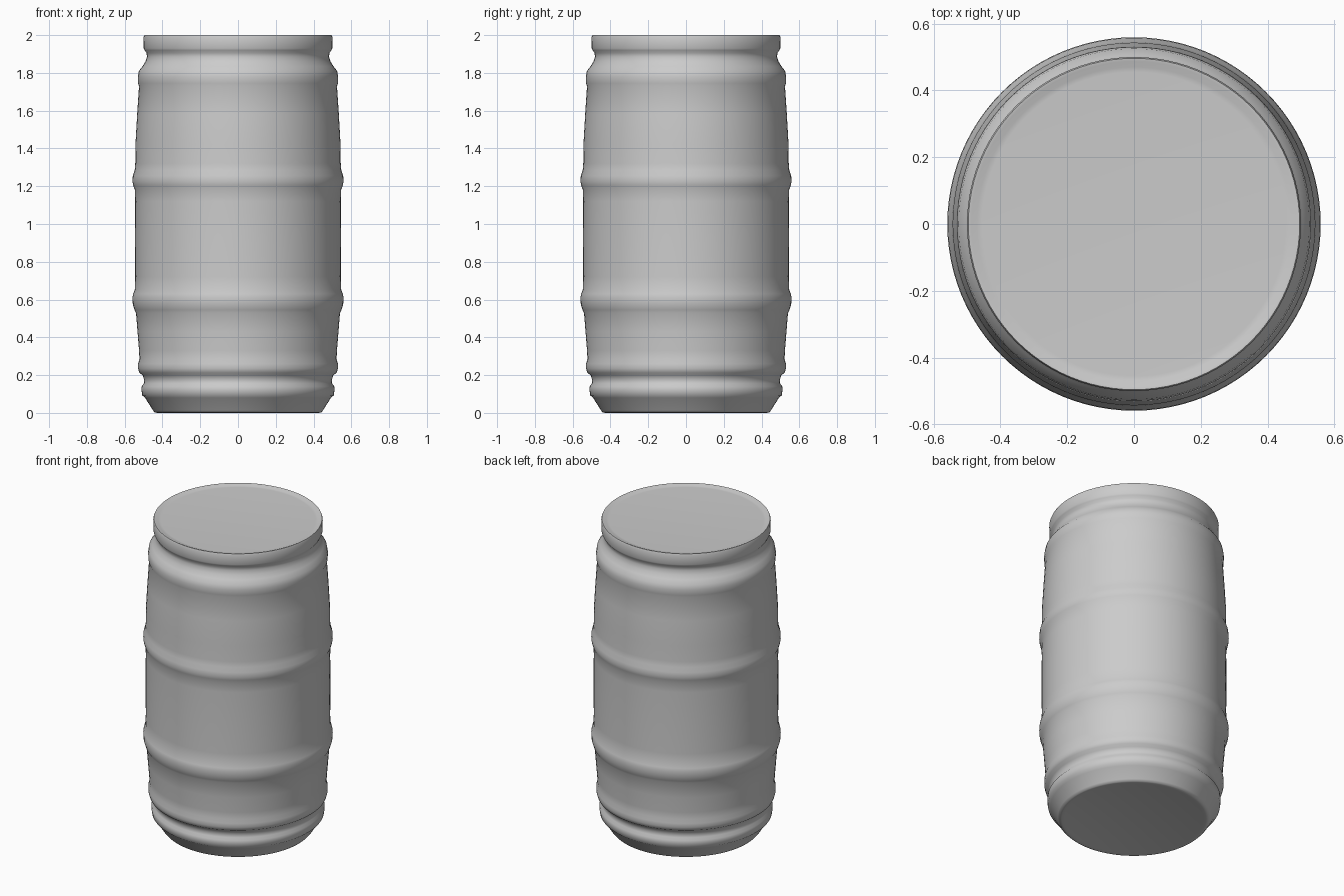
import bpy, bmesh, math

SEGMENTS = 96


def lathe(name, profile):
    """Revolve an (r, z) profile about z; its ends close as flat discs."""
    bm = bmesh.new()
    rings = []
    for r, z in profile:
        rings.append([bm.verts.new((r * math.cos(2 * math.pi * i / SEGMENTS),
                                    r * math.sin(2 * math.pi * i / SEGMENTS), z))
                      for i in range(SEGMENTS)])
    for a, b in zip(rings, rings[1:]):
        for i in range(SEGMENTS):
            j = (i + 1) % SEGMENTS
            bm.faces.new((a[i], a[j], b[j], b[i]))
    bm.faces.new(rings[0][::-1])
    bm.faces.new(rings[-1])
    bmesh.ops.recalc_face_normals(bm, faces=bm.faces)
    mesh = bpy.data.meshes.new(name)
    bm.to_mesh(mesh)
    bm.free()
    obj = bpy.data.objects.new(name, mesh)
    bpy.context.collection.objects.link(obj)
    bpy.context.view_layer.objects.active = obj
    obj.select_set(True)
    bpy.ops.object.shade_smooth_by_angle(angle=math.radians(60))
    return obj


# Base chamfer and lower double hoop
base = [(0.41, 0.004), (0.425, 0.0), (0.44, 0.002), (0.45, 0.013), (0.492, 0.08),
        (0.507, 0.093), (0.511, 0.12), (0.510, 0.14), (0.499, 0.155),
        (0.497, 0.175), (0.505, 0.20), (0.523, 0.213), (0.529, 0.235),
        (0.529, 0.26), (0.522, 0.285)]
# Bulging staves with two raised hoops
staves = [(0.524, 0.33), (0.532, 0.43), (0.540, 0.53), (0.548, 0.545),
          (0.557, 0.575), (0.559, 0.61), (0.555, 0.63), (0.546, 0.655),
          (0.544, 0.72), (0.545, 0.93), (0.544, 1.12), (0.546, 1.18),
          (0.555, 1.205), (0.559, 1.225), (0.557, 1.255), (0.547, 1.285),
          (0.544, 1.32), (0.543, 1.42), (0.534, 1.58), (0.524, 1.73)]
# Shoulder hoop, neck and rim with shallow lid
top = [(0.529, 0.0 + 1.745), (0.530, 1.78), (0.525, 1.81), (0.505, 1.835),
       (0.490, 1.86), (0.482, 1.885), (0.484, 1.905), (0.495, 1.92),
       (0.499, 1.93), (0.500, 1.99), (0.496, 2.0), (0.487, 1.999),
       (0.470, 1.992), (0.455, 1.991)]

lathe("barrel", base + staves + top)
